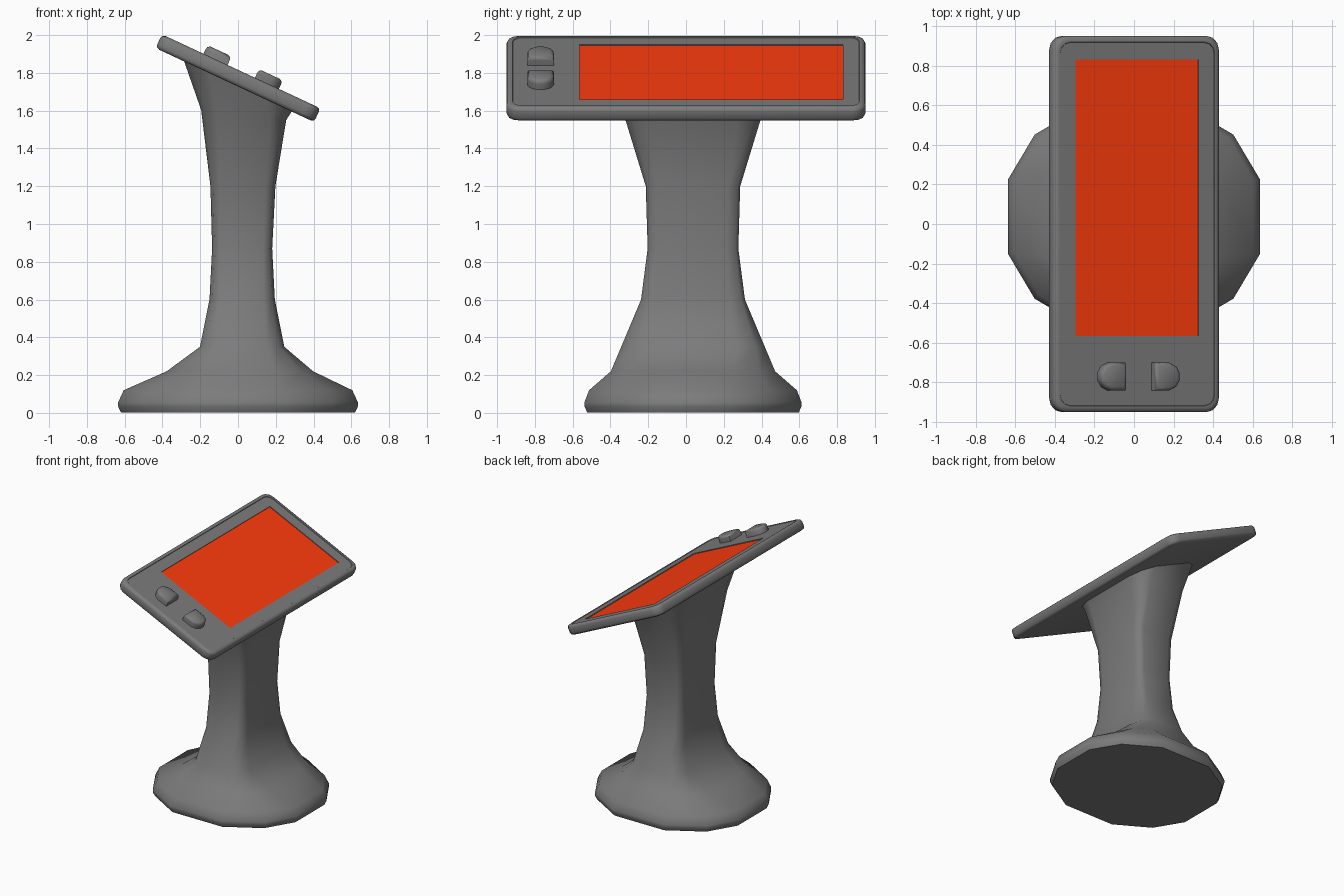
import bpy, bmesh, math
from mathutils import Matrix

if "Cube" in bpy.data.objects:
    bpy.data.objects.remove(bpy.data.objects["Cube"])

TILT = Matrix.Translation((0, 0, 1.772)) @ Matrix.Rotation(math.radians(25), 4, 'Y')


def material(name, rgb):
    m = bpy.data.materials.new(name)
    m.diffuse_color = (*rgb, 1)
    m.use_nodes = True
    m.node_tree.nodes["Principled BSDF"].inputs["Base Color"].default_value = m.diffuse_color
    return m


GREY = material("dark_grey", (.2, .2, .2))
RED = material("screen_red", (1, .045, .004))


def loft(name, rings, matrix=None, smooth=35, mat=GREY):
    """Skin a stack of equal-length point rings and cap both ends."""
    bm = bmesh.new()
    loops = [[bm.verts.new(p) for p in ring] for ring in rings]
    n = len(loops[0])
    for a, b in zip(loops, loops[1:]):
        for i in range(n):
            j = (i + 1) % n
            bm.faces.new((a[i], a[j], b[j], b[i]))
    bm.faces.new(loops[0][::-1])
    bm.faces.new(loops[-1])
    if matrix:
        bm.transform(matrix)
    bmesh.ops.recalc_face_normals(bm, faces=bm.faces)
    me = bpy.data.meshes.new(name)
    bm.to_mesh(me)
    bm.free()
    me.materials.append(mat)
    ob = bpy.data.objects.new(name, me)
    bpy.context.collection.objects.link(ob)
    bpy.ops.object.select_all(action='DESELECT')
    ob.select_set(True)
    bpy.context.view_layer.objects.active = ob
    if smooth:
        bpy.ops.object.shade_smooth_by_angle(angle=math.radians(smooth))
    return ob


def rounded_rect(hx, hy, r, z, segs=3):
    pts = []
    for k, (sx, sy) in enumerate([(1, 1), (-1, 1), (-1, -1), (1, -1)]):
        for i in range(segs + 1):
            t = math.radians(90 * (k + i / segs))
            pts.append((sx * (hx - r) + r * math.cos(t), sy * (hy - r) + r * math.sin(t), z))
    return pts


def box(hx, hy, cy, z0, z1):
    return [[(sx * hx, cy + sy * hy, z) for sx, sy in [(1, 1), (-1, 1), (-1, -1), (1, -1)]]
            for z in (z0, z1)]


def stand_ring(cx, hx, hy, z, square, slope=0.0):
    """12-sided ring; square blends from oval (0) to rounded rectangle (1)."""
    oval = [(1, .33), (.79, .72), (.36, 1)]
    rect = [(1, .74), (.92, .94), (.70, 1)]
    q = [(a + (c - a) * square, b + (d - b) * square) for (a, b), (c, d) in zip(oval, rect)]
    half = q + [(-x, y) for x, y in reversed(q)]
    full = half + [(-x, -y) for x, y in half]
    return [(cx + hx * x, .037 + hy * y, z - slope * (cx + hx * x)) for x, y in full]


# flared pedestal from foot to the underside of the panel
loft("pedestal", [
    stand_ring(0, .62, .56, .003, 0),
    stand_ring(0, .635, .575, .035, 0),
    stand_ring(0, .635, .575, .055, 0),
    stand_ring(0, .605, .55, .12, 0),
    stand_ring(.01, .388, .435, .22, .4),
    stand_ring(.022, .223, .38, .35, .7),
    stand_ring(.022, .173, .275, .60, .9),
    stand_ring(.022, .159, .24, .87, 1),
    stand_ring(.026, .172, .25, 1.20, 1),
    stand_ring(.03, .225, .36, 1.58, .8, .12),
    stand_ring(0, .29, .415, 1.74, .55, .466),
], smooth=60)

# tilted panel with rounded rim and shallow inner face
HX, HY = .463, .95
panel = loft("panel", [
    rounded_rect(HX - i, HY - i, r, w)
    for i, r, w in [(.022, .05, -.04), (.006, .065, -.034), (0, .07, -.02), (0, .07, .02),
                    (.006, .065, .034), (.022, .055, .04), (.032, .055, .04), (.034, .055, .036)]
], TILT, 50)

# screen recess
cutter = loft("recess_cutter", box(.342, .6975, .1325, .026, .1), TILT, 0)
cutter.hide_render = True
mod = panel.modifiers.new("recess", 'BOOLEAN')
mod.operation = 'DIFFERENCE'
mod.solver = 'EXACT'
mod.object = cutter
bpy.context.view_layer.objects.active = panel
bpy.ops.object.modifier_move_to_index(modifier="recess", index=0)
bpy.ops.object.modifier_apply(modifier="recess")
bpy.data.objects.remove(cutter)

# red screen
loft("screen", box(.342, .6975, .1325, .018, .03), TILT, 0, RED)

# pair of mirrored D-shaped buttons
D = [(-.07, -.07), (.015, -.07), (.05, -.053), (.07, -.02), (.07, .02),
     (.05, .053), (.015, .07), (-.07, .07)]
for side, label in [(1, "right"), (-1, "left")]:
    loft(label + "_button", [
        [(side * (.15 + x * s), -.77 + y * s, w) for x, y in D]
        for s, w in [(1, .03), (1, .068), (.95, .082), (.75, .09)]
    ], TILT, 60)
